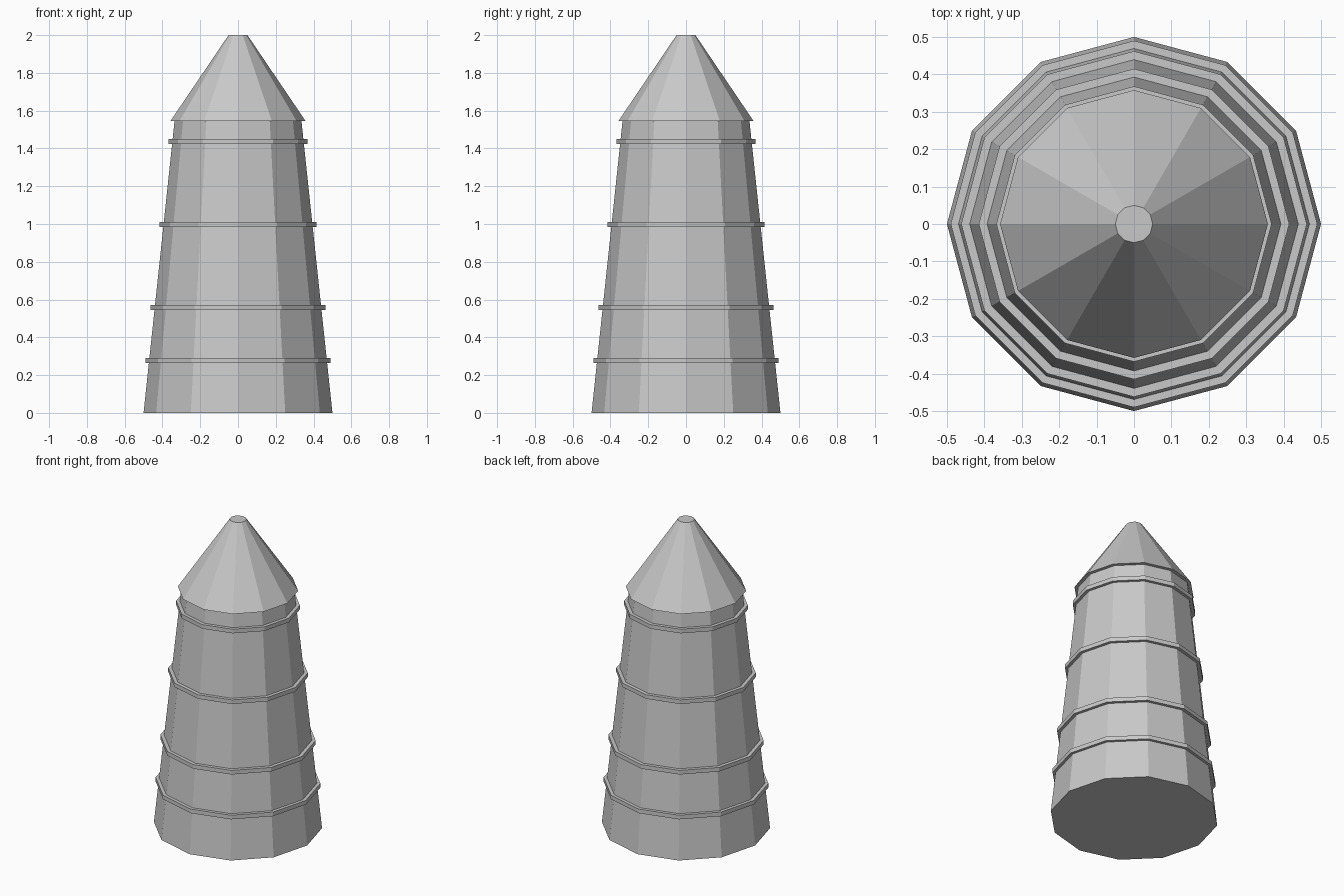
import bpy, bmesh, math

if "Cube" in bpy.data.objects:
    bpy.data.objects.remove(bpy.data.objects["Cube"])

SIDES = 12
BASE_R, NECK_R, NECK_Z = 0.50, 0.336, 1.545

stone = bpy.data.materials.new("grey_stone")
stone.diffuse_color = (0.58, 0.58, 0.58, 1)
stone.use_nodes = True
stone.node_tree.nodes["Principled BSDF"].inputs["Base Color"].default_value = stone.diffuse_color


def body_radius(z):
    return BASE_R + (NECK_R - BASE_R) * z / NECK_Z


def lathe(name, profile, cap_bottom=False, cap_top=False, closed=False):
    """Sweep an (r, z) profile, listed from bottom to top, round the z axis."""
    bm = bmesh.new()
    loops = []
    for r, z in profile:
        loops.append([bm.verts.new((r * math.cos(math.tau * i / SIDES),
                                    r * math.sin(math.tau * i / SIDES), z))
                      for i in range(SIDES)])
    pairs = list(zip(loops, loops[1:]))
    if closed:
        pairs.append((loops[-1], loops[0]))
    for a, b in pairs:
        for i in range(SIDES):
            j = (i + 1) % SIDES
            bm.faces.new((a[i], a[j], b[j], b[i]))
    if cap_bottom:
        bm.faces.new(loops[0][::-1])
    if cap_top:
        bm.faces.new(loops[-1])
    bmesh.ops.recalc_face_normals(bm, faces=bm.faces[:])
    mesh = bpy.data.meshes.new(name)
    bm.to_mesh(mesh)
    bm.free()
    mesh.materials.append(stone)
    obj = bpy.data.objects.new(name, mesh)
    bpy.context.collection.objects.link(obj)
    return obj


# Tapered tower wall
lathe("tower_body", [(BASE_R, 0), (NECK_R, NECK_Z)], cap_bottom=True, cap_top=True)

# Thin bands round the wall
for n, (z, r) in enumerate([(0.278, 0.49), (0.558, 0.462), (0.997, 0.415), (1.437, 0.368)], 1):
    lo, hi = z - 0.0135, z + 0.0135
    lathe(f"band_{n}", [(body_radius(lo) - 0.005, lo), (r, lo),
                        (r, hi), (body_radius(hi) - 0.005, hi)], closed=True)

# Pointed roof with a small flat tip and overhanging eaves
lathe("roof", [(NECK_R - 0.005, NECK_Z), (0.358, NECK_Z), (0.05, 2.0)], cap_top=True)
